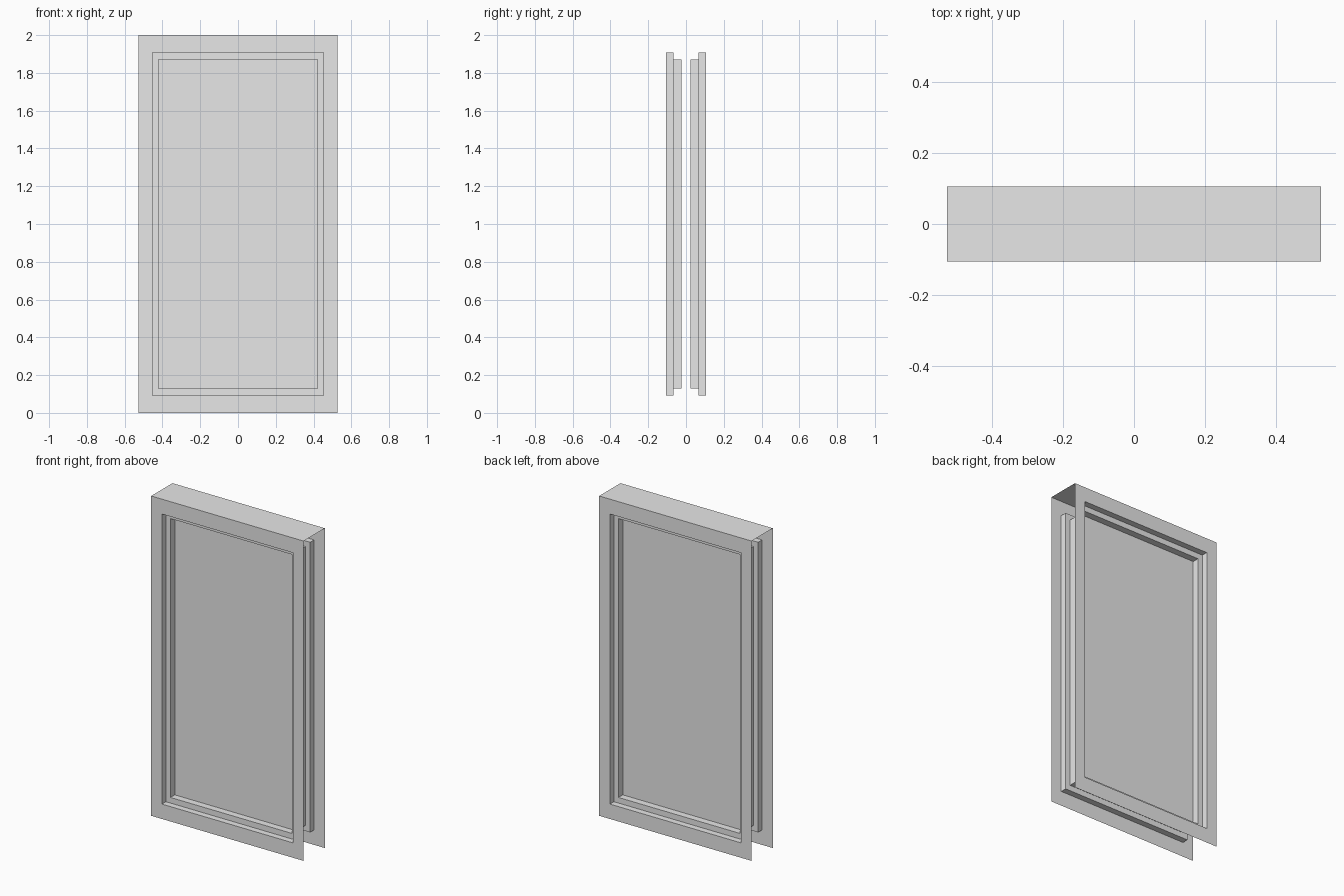
import bpy
import bmesh

# Remove the default object
cube = bpy.data.objects.get("Cube")
if cube:
    bpy.data.objects.remove(cube, do_unlink=True)

HALF_W, HEIGHT, HALF_D = 0.527, 2.0, 0.105

grey = bpy.data.materials.new("plain grey")
grey.use_nodes = True
colour = (0.8, 0.8, 0.8, 1)
grey.diffuse_color = colour
grey.node_tree.nodes["Principled BSDF"].inputs["Base Color"].default_value = colour


def add_object(name, bm):
    mesh = bpy.data.meshes.new(name)
    bm.to_mesh(mesh)
    bm.free()
    mesh.materials.append(grey)
    obj = bpy.data.objects.new(name, mesh)
    bpy.context.collection.objects.link(obj)
    return obj


def rectangle(bm, half_w, margin, y):
    """Upright loop of four vertices, anticlockwise seen from the front."""
    low, high = margin, HEIGHT - margin
    corners = [(-half_w, low), (half_w, low), (half_w, high), (-half_w, high)]
    return [bm.verts.new((x, y, z)) for x, z in corners]


def window_side(name, facing):
    """Flat frame with a two-step recess down to a flat pane."""
    steps = [
        (HALF_W, 0.0, HALF_D),     # outer edge of the frame
        (0.453, 0.093, HALF_D),    # opening
        (0.453, 0.093, 0.066),     # first step back
        (0.421, 0.128, 0.066),     # inner ledge
        (0.421, 0.128, 0.023),     # second step back to the pane
    ]
    bm = bmesh.new()
    loops = [rectangle(bm, w, m, facing * y) for w, m, y in steps]
    for outer, inner in zip(loops, loops[1:]):
        for i in range(4):
            j = (i + 1) % 4
            bm.faces.new((outer[i], outer[j], inner[j], inner[i]))
    bm.faces.new(loops[-1])
    if facing > 0:
        bmesh.ops.reverse_faces(bm, faces=bm.faces[:])
    return add_object(name, bm)


# Front and back faces
window_side("front_window", -1)
window_side("back_window", 1)

# Top cover; the sides and the underside stay open
bm = bmesh.new()
bm.faces.new([bm.verts.new((x * HALF_W, y * HALF_D, HEIGHT))
              for x, y in ((-1, -1), (1, -1), (1, 1), (-1, 1))])
add_object("top_cover", bm)
